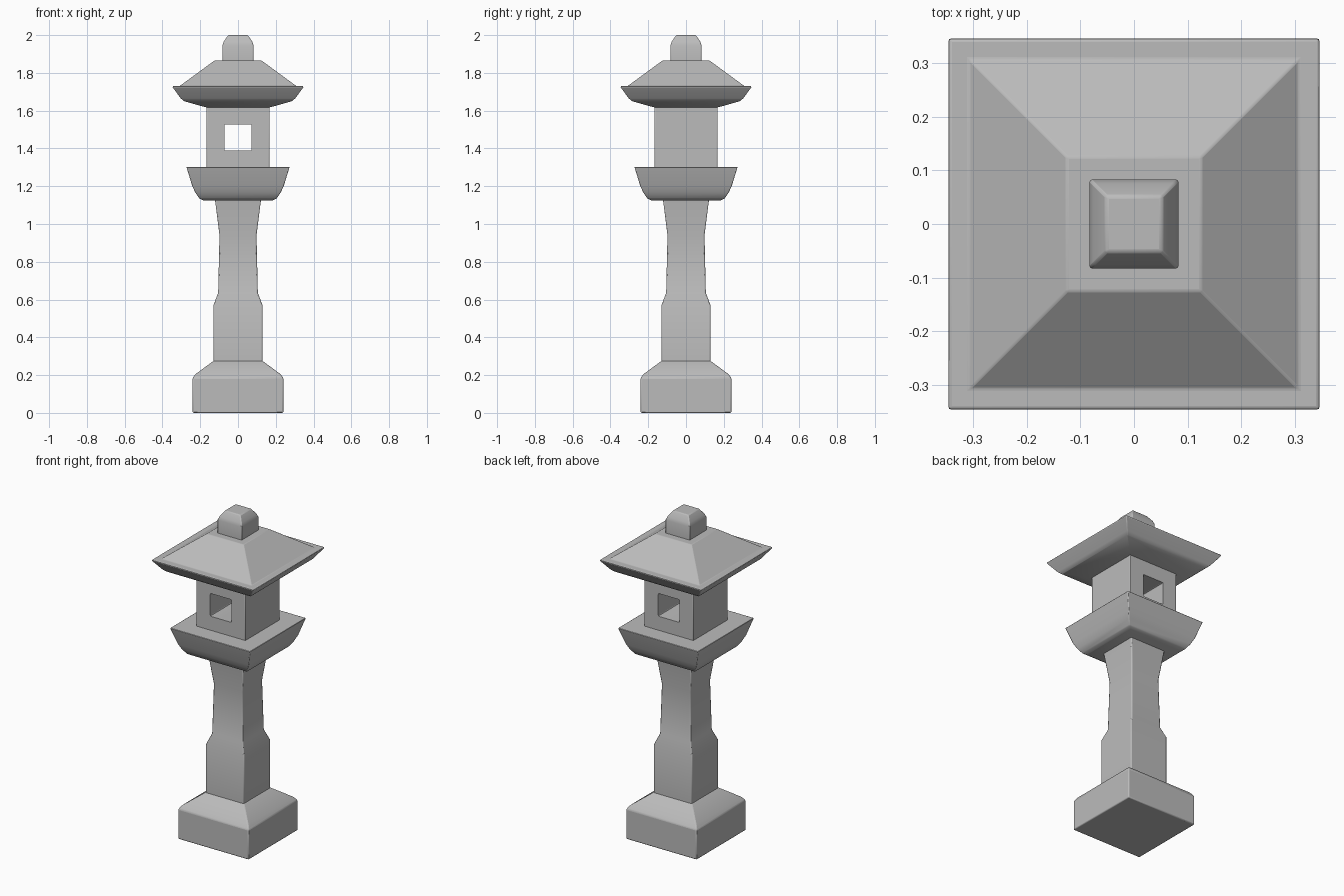
import bpy
import bmesh

if "Cube" in bpy.data.objects:
    bpy.data.objects.remove(bpy.data.objects["Cube"])

# One grey stone for the whole lantern
stone = bpy.data.materials.new("grey stone")
stone.use_nodes = True
stone.diffuse_color = (0.5, 0.5, 0.5, 1)
stone.node_tree.nodes["Principled BSDF"].inputs["Base Color"].default_value = (0.5, 0.5, 0.5, 1)


def square_loft(name, profile, bevel=0.006, angle=35):
    """Stack square sections given as (half width, height), soften the edges."""
    bm = bmesh.new()
    rings = [[bm.verts.new((sx * r, sy * r, z))
              for sx, sy in ((-1, -1), (1, -1), (1, 1), (-1, 1))]
             for r, z in profile]
    for low, high in zip(rings, rings[1:]):
        for i in range(4):
            j = (i + 1) % 4
            bm.faces.new((low[i], low[j], high[j], high[i]))
    bm.faces.new(rings[0][::-1])
    bm.faces.new(rings[-1])
    mesh = bpy.data.meshes.new(name)
    bm.to_mesh(mesh)
    bm.free()
    mesh.materials.append(stone)
    obj = bpy.data.objects.new(name, mesh)
    bpy.context.collection.objects.link(obj)
    add_bevel(obj, bevel)
    smooth(obj, angle)
    return obj


def add_bevel(obj, width):
    mod = obj.modifiers.new("soft edges", 'BEVEL')
    mod.width = width
    mod.segments = 2
    mod.limit_method = 'ANGLE'
    mod.angle_limit = 0.5


def smooth(obj, angle):
    bpy.ops.object.select_all(action='DESELECT')
    obj.select_set(True)
    bpy.context.view_layer.objects.active = obj
    bpy.ops.object.shade_smooth_by_angle(angle=angle * 0.01745)


# Foot block and the pillar with its stepped waist
square_loft("base", [(0.24, 0), (0.24, 0.185), (0.225, 0.205), (0.13, 0.275)])
square_loft("pillar", [(0.13, 0.265), (0.13, 0.57), (0.105, 0.635),
                       (0.098, 0.94), (0.122, 1.13)])

# Flared platform
square_loft("platform", [(0.185, 1.125), (0.205, 1.135), (0.225, 1.165),
                         (0.242, 1.2), (0.273, 1.302)], 0.004)

# Light chamber with a window running from front to back
chamber = square_loft("light_chamber", [(0.167, 1.295), (0.167, 1.64)], 0.005)
bpy.ops.mesh.primitive_cube_add(size=1, location=(0, 0, 1.458))
cutter = bpy.context.object
cutter.name = "window_cutter"
cutter.data.materials.append(stone)
cutter.scale = (0.144, 0.6, 0.14)
bpy.ops.object.transform_apply(location=False, rotation=False, scale=True)
add_bevel(cutter, 0.006)
cutter.hide_render = True
cut = chamber.modifiers.new("window", 'BOOLEAN')
cut.operation = 'DIFFERENCE'
cut.solver = 'EXACT'
cut.object = cutter
bpy.context.view_layer.objects.active = chamber
for mod in [m.name for m in chamber.modifiers]:
    bpy.ops.object.modifier_apply(modifier=mod)
bpy.data.objects.remove(cutter)
smooth(chamber, 35)

# Hipped roof with upturned eaves and a flat rim
square_loft("roof", [(0.17, 1.618), (0.215, 1.63), (0.285, 1.65), (0.303, 1.665),
                     (0.347, 1.725), (0.343, 1.731), (0.308, 1.731), (0.125, 1.865)], 0.004)

# Cap stone
square_loft("cap", [(0.083, 1.86), (0.083, 1.945), (0.076, 1.965), (0.052, 2.0)], 0.005)
